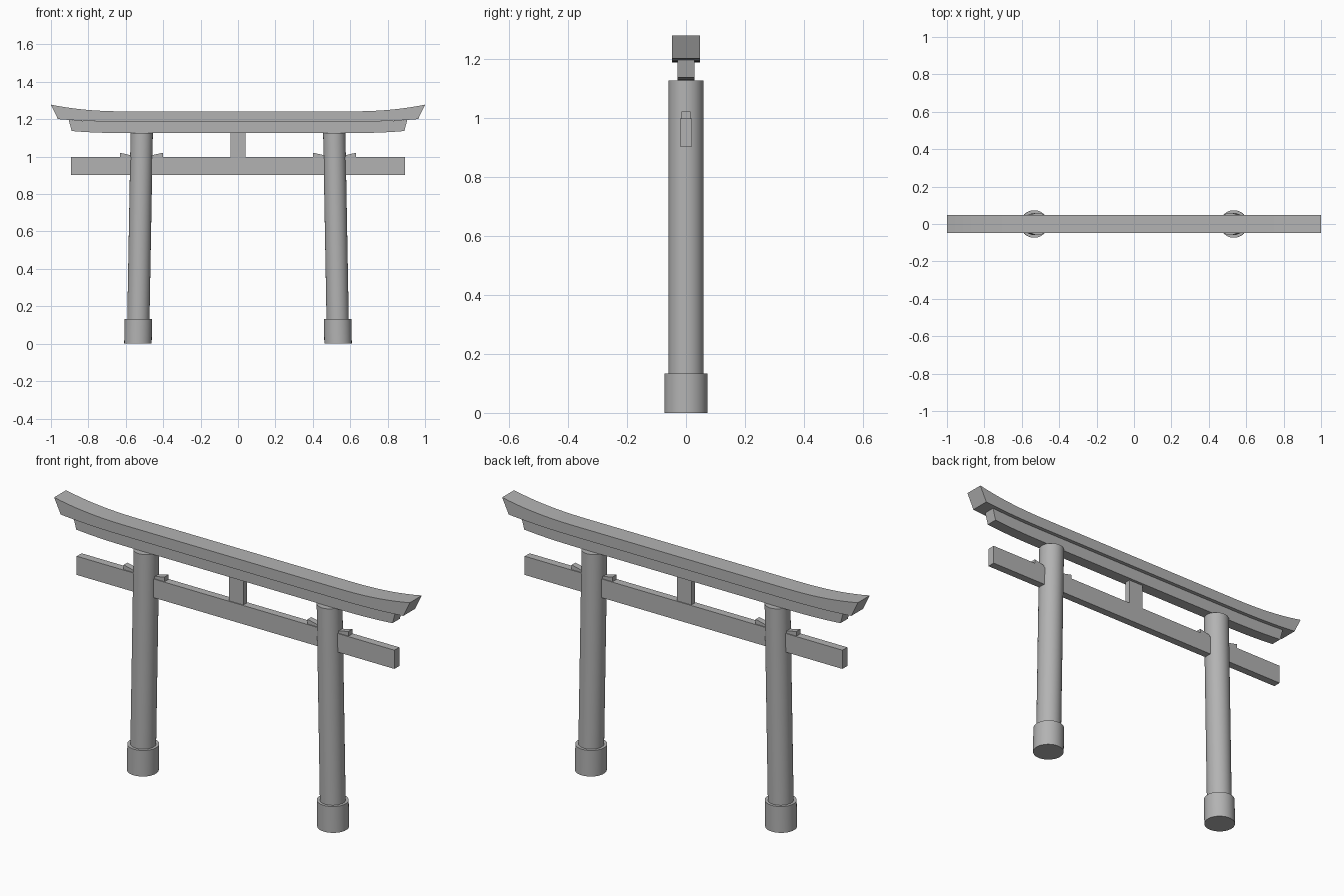
import bpy, bmesh

if "Cube" in bpy.data.objects:
    bpy.data.objects.remove(bpy.data.objects["Cube"])

# One dark grey for the whole gate
grey = bpy.data.materials.new("dark_grey")
grey.diffuse_color = (0.45, 0.45, 0.45, 1.0)
grey.use_nodes = True
grey.node_tree.nodes["Principled BSDF"].inputs["Base Color"].default_value = grey.diffuse_color


def finish(name, bm):
    bmesh.ops.recalc_face_normals(bm, faces=bm.faces[:])
    me = bpy.data.meshes.new(name)
    bm.to_mesh(me)
    bm.free()
    me.materials.append(grey)
    ob = bpy.data.objects.new(name, me)
    bpy.context.collection.objects.link(ob)
    return ob


def extrude_profile(name, pts, half_depth):
    """Outline in the XZ plane, extruded evenly along Y."""
    bm = bmesh.new()
    face = bm.faces.new([bm.verts.new((x, -half_depth, z)) for x, z in pts])
    new = bmesh.ops.extrude_face_region(bm, geom=[face])["geom"]
    verts = [v for v in new if isinstance(v, bmesh.types.BMVert)]
    bmesh.ops.translate(bm, verts=verts, vec=(0, 2 * half_depth, 0))
    return finish(name, bm)


def swept_edge(half_len, z, rise, start=0.58, n=10):
    """Flat middle with both ends sweeping up; left to right."""
    right = []
    for i in range(n + 1):
        t = i / n
        right.append((start + (half_len - start) * t, z + rise * t ** 2.4))
    return [(-x, h) for x, h in reversed(right)] + right


def rail(name, top, bottom, half_depth):
    # strips of quads keep the curved outline clean
    bm = bmesh.new()
    rows = [[bm.verts.new((x, y, z)) for x, z in edge]
            for edge, y in ((top, -half_depth), (top, half_depth),
                            (bottom, half_depth), (bottom, -half_depth))]
    for k in range(4):
        a, b = rows[k], rows[(k + 1) % 4]
        for i in range(len(a) - 1):
            bm.faces.new((a[i], a[i + 1], b[i + 1], b[i]))
    for i in (0, -1):
        bm.faces.new([r[i] for r in rows])
    return finish(name, bm)


def lean_x(z):
    return 0.535 - 0.018 * z


def column(name, side, radius, z0, z1):
    """Round column sheared along the inward lean."""
    bm = bmesh.new()
    bmesh.ops.create_cone(bm, cap_ends=True, segments=48,
                          radius1=radius, radius2=radius, depth=z1 - z0)
    for v in bm.verts:
        v.co.z += (z0 + z1) / 2
        v.co.x += side * lean_x(v.co.z)
    ob = finish(name, bm)
    bpy.ops.object.select_all(action='DESELECT')
    ob.select_set(True)
    bpy.context.view_layer.objects.active = ob
    bpy.ops.object.shade_smooth_by_angle()
    return ob


def rect(x0, x1, z0, z1):
    return [(x0, z0), (x1, z0), (x1, z1), (x0, z1)]


# Upswept top lintel and the narrower lintel beneath it
rail("top_lintel", swept_edge(1.0, 1.242, 0.036),
     swept_edge(0.963, 1.187, 0.014), 0.048)
rail("under_lintel", swept_edge(0.905, 1.187, 0.009),
     swept_edge(0.889, 1.126, 0.011), 0.029)

# Tie beam and centre strut
extrude_profile("tie_beam", rect(-0.893, 0.893, 0.902, 0.997), 0.0195)
extrude_profile("centre_strut", rect(-0.041, 0.041, 0.997, 1.126), 0.015)

# Pillars, base sleeves and the wedges either side of each pillar
for side, label in ((-1, "left"), (1, "right")):
    column(label + "_pillar", side, 0.0595, 0.1, 1.126)
    column(label + "_base_sleeve", side, 0.0735, 0.0, 0.133)
    cx = side * lean_x(1.0)
    for d, where in ((-1, "a"), (1, "b")):
        inner, outer = cx + d * 0.04, cx + d * 0.115
        extrude_profile(f"{label}_wedge_{where}",
                        [(inner, 0.997), (outer, 0.997),
                         (outer, 1.021), (inner, 1.004)], 0.015)
